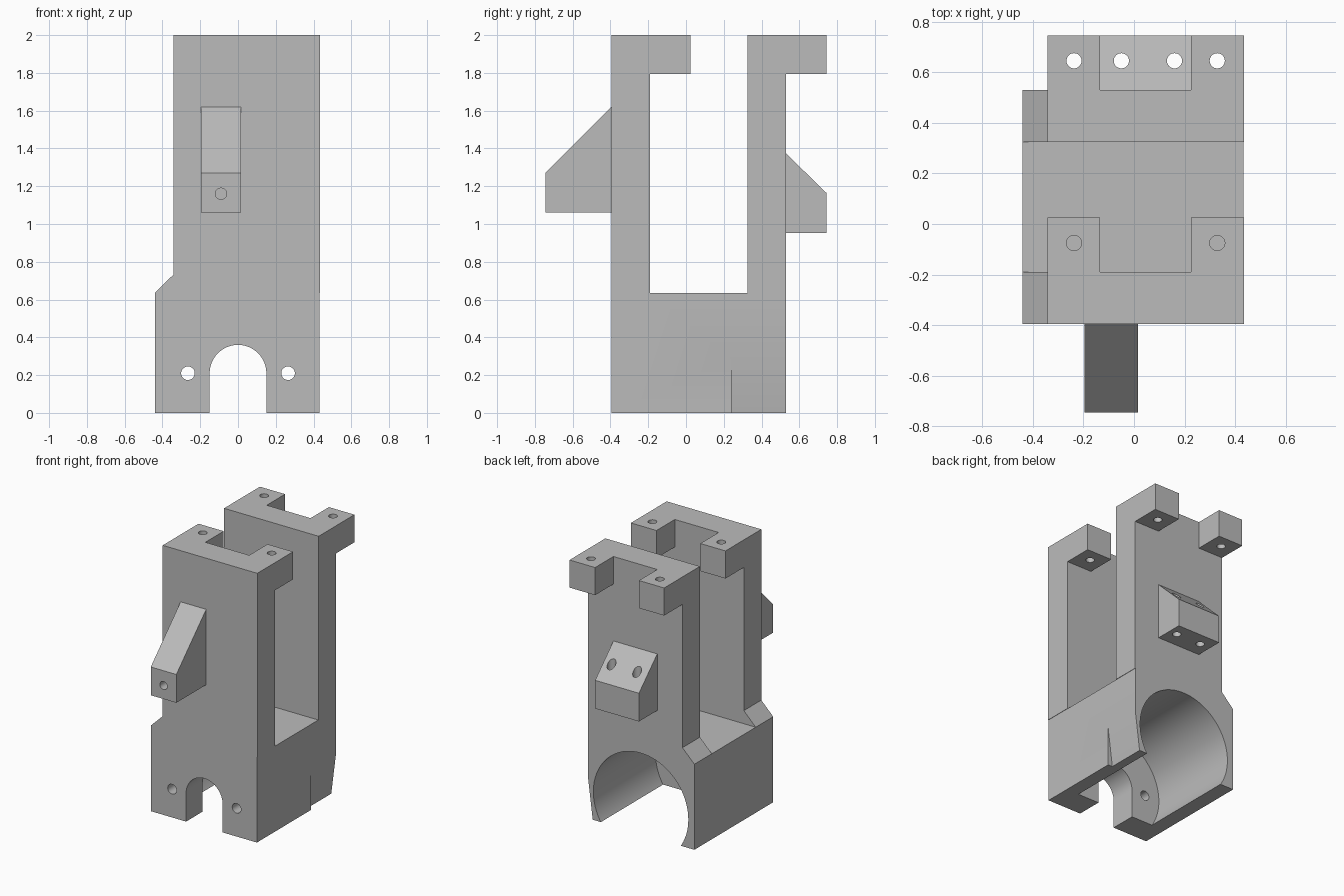
import bpy
import bmesh
import math
from mathutils import Vector

cube = bpy.data.objects.get("Cube")
if cube:
    bpy.data.objects.remove(cube, do_unlink=True)

grey = bpy.data.materials.new("plain grey")
grey.use_nodes = True
grey.diffuse_color = (0.5, 0.5, 0.5, 1)
grey.node_tree.nodes["Principled BSDF"].inputs["Base Color"].default_value = (0.5, 0.5, 0.5, 1)


def prism(name, profile, axis, lo, hi):
    """Extrude a 2D profile along an axis; the profile uses the other two axes in order."""
    def place(p, depth):
        co = list(p)
        co.insert("xyz".index(axis), depth)
        return Vector(co)

    bm = bmesh.new()
    base = bm.faces.new([bm.verts.new(place(p, lo)) for p in profile])
    new = bmesh.ops.extrude_face_region(bm, geom=[base])["geom"]
    offset = place((0, 0), hi - lo)
    bmesh.ops.translate(bm, vec=offset, verts=[g for g in new if isinstance(g, bmesh.types.BMVert)])
    bmesh.ops.recalc_face_normals(bm, faces=bm.faces)
    mesh = bpy.data.meshes.new(name)
    bm.to_mesh(mesh)
    bm.free()
    mesh.materials.append(grey)
    obj = bpy.data.objects.new(name, mesh)
    bpy.context.collection.objects.link(obj)
    return obj


def arc(cx, cy, r, start=0, end=360, steps=64):
    count = steps if end - start == 360 else steps + 1
    angles = [math.radians(start + (end - start) * i / steps) for i in range(count)]
    return [(cx + r * math.cos(a), cy + r * math.sin(a)) for a in angles]


def rect(a0, b0, a1, b1):
    return [(a0, b0), (a1, b0), (a1, b1), (a0, b1)]


def combine(obj, tool, operation="DIFFERENCE"):
    """Apply a boolean and throw the tool away."""
    tool.hide_render = True
    mod = obj.modifiers.new("cut", "BOOLEAN")
    mod.operation, mod.object, mod.solver = operation, tool, "EXACT"
    bpy.context.view_layer.update()
    graph = bpy.context.evaluated_depsgraph_get()
    mesh = bpy.data.meshes.new_from_object(obj.evaluated_get(graph))
    obj.modifiers.clear()
    obj.data = mesh
    bpy.data.objects.remove(tool, do_unlink=True)


def drill(obj, a, b, r, axis, lo, hi, steps=32):
    combine(obj, prism("drill", arc(a, b, r, steps=steps), axis, lo, hi))


# Body: side outline with two hooked uprights, trimmed to the front outline
side = [(-0.395, 0), (0.53, 0), (0.53, 1.795), (0.745, 1.795), (0.745, 2), (0.325, 2),
        (0.325, 0.635), (-0.19, 0.635), (-0.19, 1.795), (0.025, 1.795), (0.025, 2), (-0.395, 2)]
front = [(-0.44, -0.1), (0.432, -0.1), (0.432, 0.635), (0.435, 0.635), (0.435, 2.1),
         (-0.342, 2.1), (-0.342, 0.732), (-0.44, 0.635)]
body = prism("bracket_body", side, "x", -0.6, 0.6)
combine(body, prism("outline", front, "y", -1, 1), "INTERSECT")

# Gaps that split each top hook into two ears, and the ear holes
for y in (-0.19, 0.53):
    combine(body, prism("ear_gap", rect(-0.135, y, 0.225, y + 0.3), "z", 1.7, 2.1))
    for x in (-0.237, 0.329):
        drill(body, x, y + 0.115, 0.03, "z", 1.7, 2.1)

# Large bore open at the back and underneath
drill(body, 0, 0.21, 0.39, "y", -0.2, 0.7, steps=96)

# Arched slot and two bolt holes through the front wall
slot = arc(0, 0.21, 0.15, 0, 180, 40) + [(-0.15, -0.1), (0.15, -0.1)]
combine(body, prism("slot", slot, "y", -0.5, -0.1))
for x in (-0.265, 0.265):
    drill(body, x, 0.21, 0.036, "y", -0.5, -0.1)

# Shallow relief on the lower rear left corner
relief = [(0.383, -0.1), (0.395, 0), (0.432, 0.29), (0.5, 0.29), (0.5, -0.1)]
combine(body, prism("relief", relief, "y", 0.24, 0.7))

# Front lug with a blind hole
front_lug = prism("front_lug", [(-0.395, 1.06), (-0.395, 1.62), (-0.745, 1.27), (-0.745, 1.06)],
                  "x", -0.195, 0.015)
drill(front_lug, -0.09, 1.16, 0.03, "y", -0.9, -0.41)

# Rear lug with two vertical holes
rear_lug = prism("rear_lug", [(0.53, 0.953), (0.745, 0.953), (0.745, 1.163), (0.53, 1.373)],
                 "x", -0.135, 0.225)
for x in (-0.05, 0.16):
    drill(rear_lug, x, 0.645, 0.03, "z", 0.8, 1.5)

# Smooth the round walls, keep the corners crisp
bpy.ops.object.select_all(action="DESELECT")
for obj in (body, front_lug, rear_lug):
    obj.select_set(True)
bpy.context.view_layer.objects.active = body
bpy.ops.object.shade_smooth_by_angle(angle=math.radians(20))
